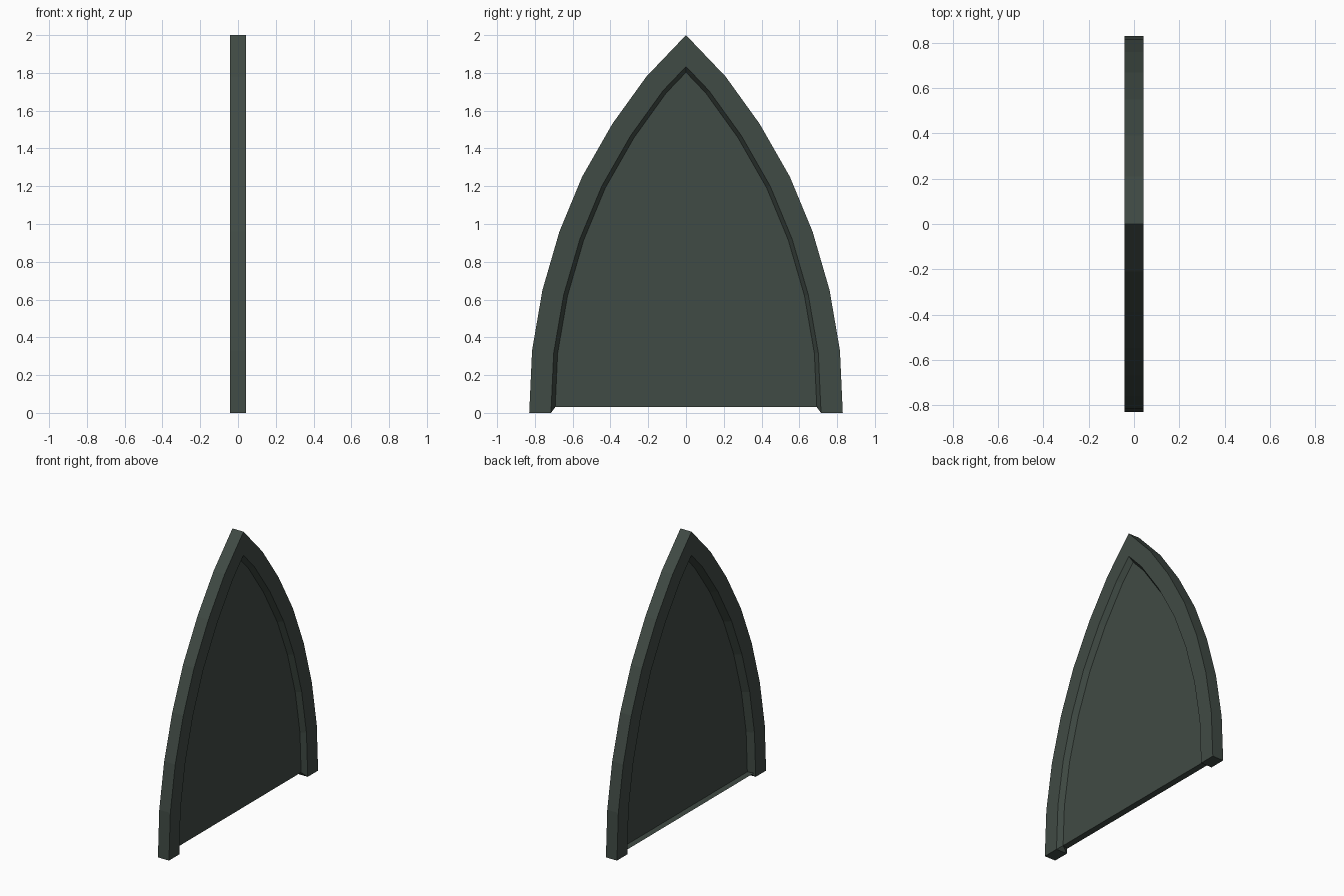
import bpy, bmesh
from mathutils import Vector

if "Cube" in bpy.data.objects:
    bpy.data.objects.remove(bpy.data.objects["Cube"])

T = 0.043        # half thickness of the frame
PANEL_X = 0.007  # depth of the recessed panel

mat = bpy.data.materials.new("dark grey green")
mat.diffuse_color = (0.051, 0.069, 0.058, 1)
mat.use_nodes = True
mat.node_tree.nodes["Principled BSDF"].inputs["Base Color"].default_value = mat.diffuse_color

# Outer arch in (y, z), right half then mirrored
half = [(0.83, 0), (0.815, 0.33), (0.76, 0.65), (0.67, 0.96),
        (0.55, 1.25), (0.39, 1.53), (0.21, 1.78), (0, 2.0)]
outer = [Vector(p) for p in half + [(-y, z) for y, z in half[-2::-1]]]


def offset(path, d, bottom):
    """Mitred inward offset of the arch, its ends cut level at z = bottom."""
    normals = []
    for a, b in zip(path, path[1:]):
        t = (b - a).normalized()
        normals.append(Vector((-t.y, t.x)))
    out = []
    for i in range(1, len(path) - 1):
        m = (normals[i - 1] + normals[i]).normalized()
        out.append(path[i] + m * (d / m.dot(normals[i])))

    def end(p, q, n):
        s = p + n * d
        return s + (q - p) * ((bottom - s.y) / (q.y - p.y))
    first = end(path[0], path[1], normals[0])
    last = end(path[-1], path[-2], normals[-1])
    return [first] + out + [last]


def finish(bm, name, recalc=True):
    if recalc:
        bmesh.ops.recalc_face_normals(bm, faces=bm.faces)
    me = bpy.data.meshes.new(name)
    bm.to_mesh(me)
    bm.free()
    me.materials.append(mat)
    ob = bpy.data.objects.new(name, me)
    bpy.context.collection.objects.link(ob)
    return ob


inner = offset(outer, 0.115, 0.0)      # edge of the flat frame face
recess = offset(outer, 0.136, 0.03)    # edge of the panel

# Frame: five-sided section swept along the arch
bm = bmesh.new()
loops = [(outer, -T), (outer, T), (inner, T), (recess, PANEL_X), (inner, -T)]
rings = [[bm.verts.new((x, p.x, p.y)) for p in path] for path, x in loops]
for a, b in zip(rings, rings[1:] + rings[:1]):
    for i in range(len(outer) - 1):
        bm.faces.new((a[i], a[i + 1], b[i + 1], b[i]))
for k in (0, -1):                      # feet
    v = [r[k] for r in rings]
    bm.faces.new((v[0], v[1], v[2], v[4]))
    bm.faces.new((v[2], v[3], v[4]))
finish(bm, "arch_frame")

# Panel: thin sheet set into the frame
bm = bmesh.new()
face = bm.faces.new([bm.verts.new((PANEL_X, p.x, p.y)) for p in recess])
face.normal_update()
if face.normal.x < 0:
    face.normal_flip()
finish(bm, "arch_panel", recalc=False)

# Sill: level strip behind the bottom edge of the panel
bm = bmesh.new()
w = recess[0].x
bm.faces.new([bm.verts.new(c) for c in (
    (PANEL_X, -w, 0.03), (PANEL_X, w, 0.03),
    (-0.038, w + 0.012, 0.03), (-0.038, -w - 0.012, 0.03))])
finish(bm, "bottom_sill", recalc=False)
